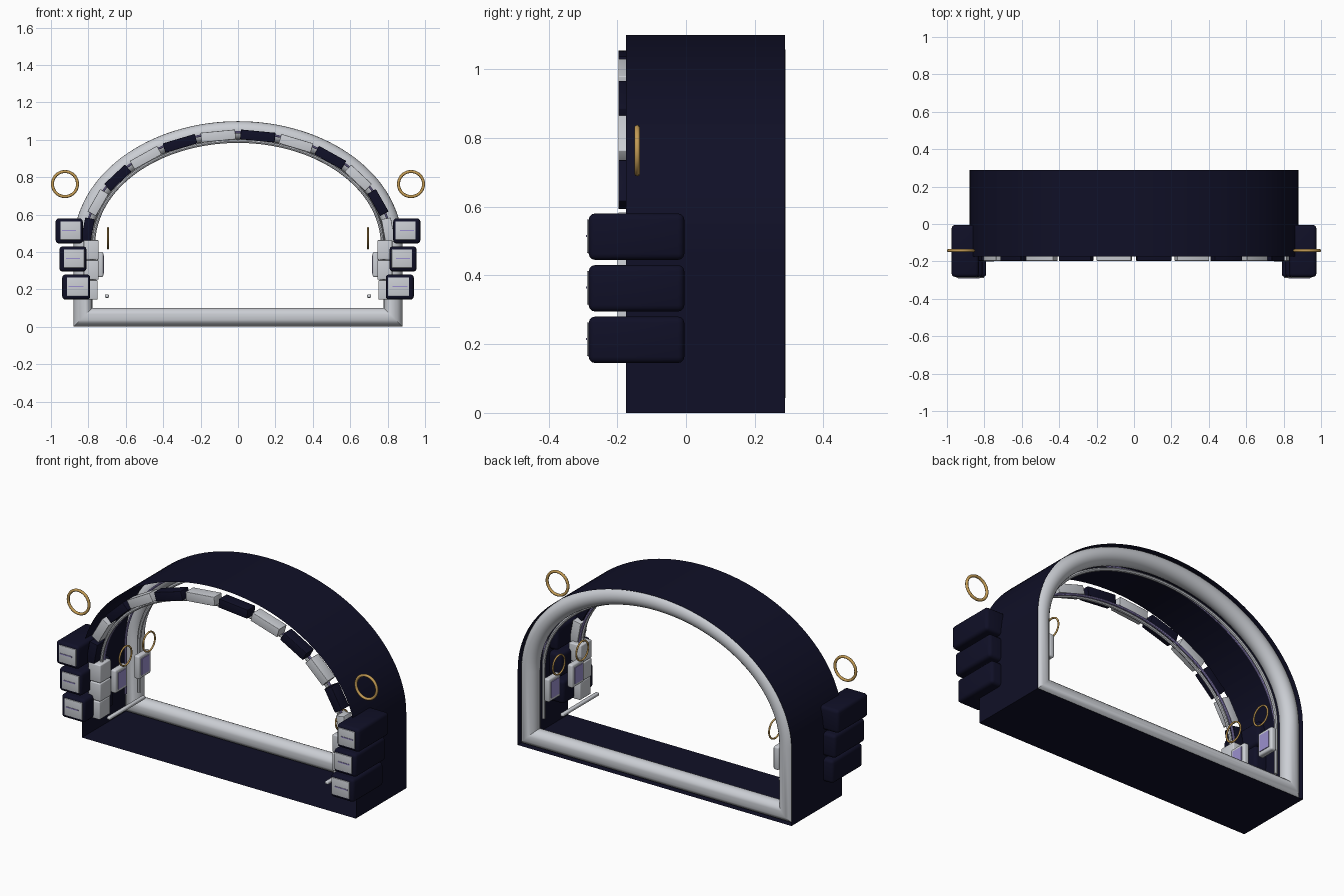
import bpy, bmesh, math
from mathutils import Matrix, Vector

cube = bpy.data.objects.get("Cube")
if cube:
    bpy.data.objects.remove(cube, do_unlink=True)


def material(name, rgb, rough=0.5):
    m = bpy.data.materials.new(name)
    m.use_nodes = True
    m.diffuse_color = (*rgb, 1)
    node = m.node_tree.nodes["Principled BSDF"]
    node.inputs["Base Color"].default_value = (*rgb, 1)
    node.inputs["Roughness"].default_value = rough
    return m


NAVY = material("navy", (0.005, 0.005, 0.02))
SILVER = material("silver", (0.6, 0.62, 0.66))
GOLD = material("gold", (0.55, 0.33, 0.09))
LAVENDER = material("lavender", (0.33, 0.28, 0.62))

HALF_W, SPRING, RISE = 0.88, 0.44, 0.66


def finish(bm, name, mat, angle=35):
    mesh = bpy.data.meshes.new(name)
    bmesh.ops.recalc_face_normals(bm, faces=bm.faces)
    bm.to_mesh(mesh)
    bm.free()
    mesh.materials.append(mat)
    ob = bpy.data.objects.new(name, mesh)
    bpy.context.collection.objects.link(ob)
    bpy.ops.object.select_all(action="DESELECT")
    ob.select_set(True)
    bpy.context.view_layer.objects.active = ob
    bpy.ops.object.shade_smooth_by_angle(angle=math.radians(angle))
    return ob


def outline(inset, foot, steps=64):
    """Arch outline from the right foot over the top to the left foot."""
    pts = [(HALF_W - inset, foot)]
    for i in range(steps + 1):
        t = math.pi * i / steps
        pts.append(((HALF_W - inset) * math.cos(t),
                    SPRING + (RISE - inset) * math.sin(t)))
    pts.append((inset - HALF_W, foot))
    return pts


def arch_sweep(name, profile, mat, round_profile=True, foot=None):
    """Sweep (inset, y) points round the arch; without a foot it closes along the floor."""
    bm = bmesh.new()
    loops = [[bm.verts.new((x, y, z)) for x, z in outline(d, d if foot is None else foot)]
             for d, y in profile]
    n = len(loops[0])
    for k in range(len(loops) if round_profile else len(loops) - 1):
        a, b = loops[k], loops[(k + 1) % len(loops)]
        for i in range(n if foot is None else n - 1):
            j = (i + 1) % n
            bm.faces.new((a[i], a[j], b[j], b[i]))
    if foot is not None:
        bm.faces.new([p[0] for p in loops])
        bm.faces.new([p[-1] for p in loops])
    return finish(bm, name, mat)


def circle(inset, y, r, n):
    return [(inset + r * math.cos(2 * math.pi * i / n),
             y + r * math.sin(2 * math.pi * i / n)) for i in range(n)]


def box(name, lo, hi, mat, bevel=0.0, turn=0.0):
    """Box between two corners, turned about its own depth axis."""
    lo, hi = Vector(lo), Vector(hi)
    bm = bmesh.new()
    bmesh.ops.create_cube(bm, size=1)
    bmesh.ops.scale(bm, vec=hi - lo, verts=bm.verts)
    if bevel:
        bmesh.ops.bevel(bm, geom=bm.edges[:], offset=bevel, segments=3,
                        profile=0.5, affect="EDGES")
    bmesh.ops.transform(bm, verts=bm.verts, matrix=Matrix.Translation((lo + hi) / 2)
                        @ Matrix.Rotation(turn, 4, "Y"))
    return finish(bm, name, mat)


def side_box(name, s, x0, x1, y0, y1, z0, z1, mat, bevel=0.0):
    a, b = sorted((s * x0, s * x1))
    return box(name, (a, y0, z0), (b, y1, z1), mat, bevel)


def ring(name, centre, radius, tube, axis):
    bpy.ops.mesh.primitive_torus_add(
        location=centre, major_radius=radius, minor_radius=tube,
        major_segments=40, minor_segments=10,
        rotation=(math.pi / 2, 0, 0) if axis == "Y" else (0, math.pi / 2, 0))
    ob = bpy.context.object
    ob.name = name
    ob.data.materials.append(GOLD)
    bpy.ops.object.shade_smooth()


# Thin tunnel shell and the round rim at its back
arch_sweep("tunnel_shell", [(0, -0.175), (0, 0.288)], NAVY, round_profile=False)
arch_sweep("back_rim", circle(0.051, 0.24, 0.05, 20), SILVER)

# Slim trims along the inside of the arch
arch_sweep("back_trim", circle(0.105, 0.2, 0.01, 8), SILVER, foot=0.15)
arch_sweep("back_light_line", circle(0.06, 0.14, 0.006, 8), LAVENDER, foot=0.15)
arch_sweep("front_trim", circle(0.108, -0.15, 0.009, 8), SILVER, foot=0.15)
arch_sweep("front_light_line", circle(0.108, -0.125, 0.007, 8), LAVENDER, foot=0.15)

# Alternating blocks round the front of the arch
COUNT, A, B = 12, 0.81, 0.585
for i in range(COUNT):
    t = math.pi * (1 - (i + 0.5) / COUNT)
    c = Vector((A * math.cos(t), -0.162, SPRING + B * math.sin(t)))
    dx, dz = A * math.sin(t), -B * math.cos(t)
    length = math.pi / COUNT * math.hypot(dx, dz) - 0.026
    half = Vector((length / 2, 0.035, 0.026))
    box(f"arch_block_{i + 1}", c - half, c + half, SILVER if i % 2 else NAVY,
        0.003, math.atan2(-dz, dx))

for side, s in (("left", 1), ("right", -1)):
    # Stacked outer cases with front plates and label strips
    for i, (x0, x1) in enumerate(((0.79, 0.94), (0.81, 0.955), (0.83, 0.975))):
        z = 0.145 + 0.15 * i
        side_box(f"{side}_case_{i + 1}", s, x0, x1, -0.283, -0.005, z, z + 0.135, NAVY, 0.018)
        side_box(f"{side}_case_plate_{i + 1}", s, x0 + 0.012, x1 - 0.025,
                 -0.288, -0.28, z + 0.02, z + 0.118, SILVER, 0.002)
        side_box(f"{side}_case_label_{i + 1}", s, x0 + 0.035, x1 - 0.035,
                 -0.291, -0.286, z + 0.067, z + 0.073, LAVENDER)

    # Jamb stones
    for i, x in enumerate((0.75, 0.745, 0.745)):
        z = 0.145 + 0.107 * i
        side_box(f"{side}_jamb_{i + 1}", s, x, 0.825, -0.2, -0.1, z, z + 0.104, SILVER, 0.006)

    # Inner wall panels, each with a ring above
    for i, y in enumerate((-0.04, 0.175)):
        side_box(f"{side}_panel_{i + 1}", s, 0.72, 0.755, y - 0.055, y + 0.055,
                 0.265, 0.4, SILVER, 0.01)
        side_box(f"{side}_panel_screen_{i + 1}", s, 0.716, 0.724, y - 0.035, y + 0.035,
                 0.285, 0.38, LAVENDER)
        ring(f"{side}_inner_ring_{i + 1}", (s * 0.695, y, 0.473), 0.055, 0.005, "X")

    # Low rail and large outer ring
    side_box(f"{side}_rail", s, 0.69, 0.712, -0.19, 0.14, 0.155, 0.173, SILVER, 0.006)
    ring(f"{side}_outer_ring", (s * 0.925, -0.142, 0.763), 0.067, 0.008, "Y")
